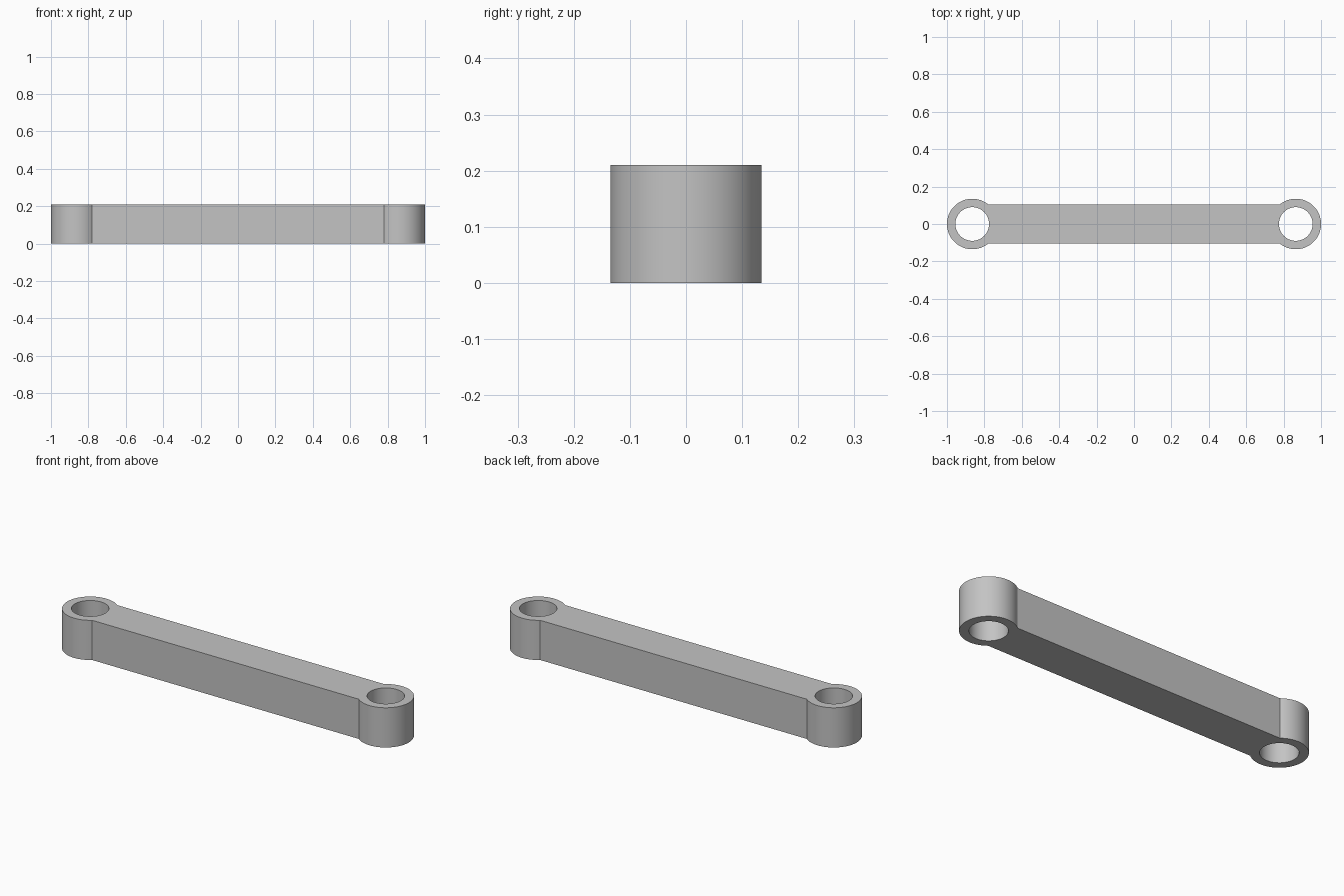
import bpy, bmesh
from math import asin, cos, sin, pi

cube = bpy.data.objects.get("Cube")
if cube:
    bpy.data.objects.remove(cube, do_unlink=True)

HEIGHT = 0.21       # thickness of the whole link
HALF_WIDTH = 0.105  # half width of the straight bar
EYE_X = 0.865       # distance of each eye from the middle
EYE_R = 0.135
HOLE_R = 0.09
SEGMENTS = 64


def arc(cx, radius, start, sweep, count):
    """Points along an arc, counter-clockwise around (cx, 0)."""
    return [(cx + radius * cos(start + sweep * i / count),
             radius * sin(start + sweep * i / count)) for i in range(count + 1)]


def add_loop(bm, points):
    verts = [bm.verts.new((x, y, 0)) for x, y in points]
    return [bm.edges.new((v, verts[i - 1])) for i, v in enumerate(verts)]


# Outline: two round eyes joined by a straight bar, each eye with a bore
join = pi - asin(HALF_WIDTH / EYE_R)
right_end = arc(EYE_X, EYE_R, -join, 2 * join, SEGMENTS)
left_end = [(-x, -y) for x, y in right_end]

bm = bmesh.new()
edges = add_loop(bm, right_end + left_end)
for side in (-1, 1):
    edges += add_loop(bm, arc(side * EYE_X, HOLE_R, 0, 2 * pi, SEGMENTS)[:-1])

# Fill the outline around the bores and raise it to full thickness
bmesh.ops.triangle_fill(bm, edges=edges, use_beauty=True, use_dissolve=False)
raised = bmesh.ops.extrude_face_region(bm, geom=bm.faces[:], use_keep_orig=True)
top = [g for g in raised["geom"] if isinstance(g, bmesh.types.BMVert)]
bmesh.ops.translate(bm, verts=top, vec=(0, 0, HEIGHT))
bmesh.ops.recalc_face_normals(bm, faces=bm.faces[:])

mesh = bpy.data.meshes.new("connecting_link")
bm.to_mesh(mesh)
bm.free()
link = bpy.data.objects.new("connecting_link", mesh)
bpy.context.collection.objects.link(link)

# Plain grey material
grey = bpy.data.materials.new("light_grey")
grey.use_nodes = True
colour = (0.55, 0.55, 0.55, 1)
grey.diffuse_color = colour
grey.node_tree.nodes["Principled BSDF"].inputs["Base Color"].default_value = colour
mesh.materials.append(grey)

# Smooth round walls, sharp rims and corners
bpy.ops.object.select_all(action="DESELECT")
link.select_set(True)
bpy.context.view_layer.objects.active = link
bpy.ops.object.shade_smooth_by_angle(angle=pi / 6)
